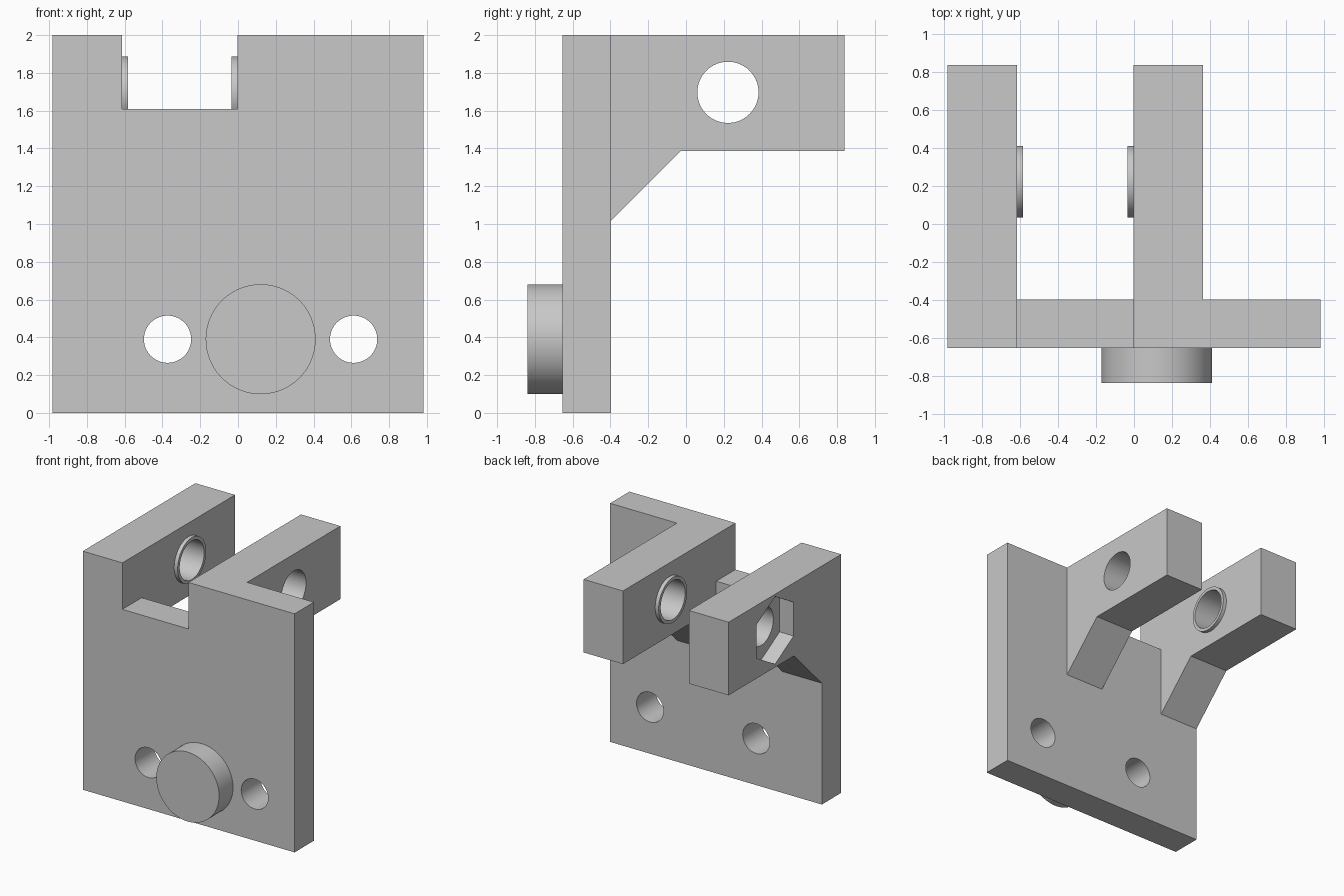
import bpy
import bmesh
import math
from mathutils import Matrix, Vector

default = bpy.data.objects.get("Cube")
if default:
    bpy.data.objects.remove(default, do_unlink=True)

# Single plain material
grey = bpy.data.materials.new("plain_grey")
grey.use_nodes = True
colour = (0.58, 0.58, 0.58, 1)
grey.diffuse_color = colour
grey.node_tree.nodes["Principled BSDF"].inputs["Base Color"].default_value = colour

# Main dimensions
HALF_WIDTH, HEIGHT = 0.982, 2.0
FRONT, BACK, ARM_END = -0.653, -0.397, 0.838
SLOT_R, SLOT_L, ARM_L = -0.615, -0.002, 0.362
BORE_Y, BORE_Z, BORE_RADIUS = 0.222, 1.697, 0.162
BOLT_Z = 0.39


def finish(name, bm):
    bmesh.ops.recalc_face_normals(bm, faces=bm.faces)
    mesh = bpy.data.meshes.new(name)
    bm.to_mesh(mesh)
    bm.free()
    mesh.materials.append(grey)
    obj = bpy.data.objects.new(name, mesh)
    bpy.context.collection.objects.link(obj)
    return obj


def prism(name, points, depth):
    """Extrude a closed outline along a vector."""
    bm = bmesh.new()
    face = bm.faces.new([bm.verts.new(p) for p in points])
    result = bmesh.ops.extrude_face_region(bm, geom=[face], use_keep_orig=True)
    moved = [g for g in result["geom"] if isinstance(g, bmesh.types.BMVert)]
    bmesh.ops.translate(bm, verts=moved, vec=depth)
    return finish(name, bm)


def rod(name, start, end, radius, sides=64):
    """Cylinder between two points."""
    start, end = Vector(start), Vector(end)
    axis = end - start
    bm = bmesh.new()
    turn = axis.to_track_quat("Z", "Y").to_matrix().to_4x4()
    bmesh.ops.create_cone(bm, cap_ends=True, segments=sides, radius1=radius,
                          radius2=radius, depth=axis.length,
                          matrix=Matrix.Translation((start + end) / 2) @ turn)
    return finish(name, bm)


def combine(target, tool, operation):
    """Apply a boolean and discard the tool."""
    tool.hide_render = True
    mod = target.modifiers.new(operation, "BOOLEAN")
    mod.operation, mod.object, mod.solver = operation, tool, "EXACT"
    bpy.context.view_layer.objects.active = target
    bpy.ops.object.modifier_apply(modifier=mod.name)
    bpy.data.objects.remove(tool, do_unlink=True)


def bore_cutter(x0, x1):
    return rod("bore_cutter", (x0, BORE_Y, BORE_Z), (x1, BORE_Y, BORE_Z), BORE_RADIUS)


# Mounting plate with a slot in its top edge
outline = [(-HALF_WIDTH, 0), (HALF_WIDTH, 0), (HALF_WIDTH, HEIGHT), (SLOT_L, HEIGHT),
           (SLOT_L, 1.61), (SLOT_R, 1.61), (SLOT_R, HEIGHT), (-HALF_WIDTH, HEIGHT)]
bracket = prism("bracket", [(x, FRONT, z) for x, z in outline], (0, BACK - FRONT, 0))

# Two arms with sloping gussets, rooted inside the plate
root = (FRONT + BACK) / 2
side = [(root, HEIGHT), (root, 1.017), (BACK, 1.017), (-0.027, 1.387),
        (ARM_END, 1.387), (ARM_END, HEIGHT)]
for x0, x1 in ((-HALF_WIDTH, SLOT_R), (SLOT_L, ARM_L)):
    arm = prism("arm", [(x0, y, z) for y, z in side], (x1 - x0, 0, 0))
    combine(bracket, arm, "UNION")

# Pivot bore through both arms
combine(bracket, bore_cutter(-1.2, 0.6), "DIFFERENCE")

# Hexagonal nut pocket in the outer face of the right arm, points up and down
hexagon = [(-1.1, BORE_Y + 0.283 * math.sin(math.radians(60 * i)),
            BORE_Z + 0.283 * math.cos(math.radians(60 * i))) for i in range(6)]
pocket_floor = -HALF_WIDTH + 0.13
combine(bracket, prism("nut_pocket", hexagon, (pocket_floor + 1.1, 0, 0)), "DIFFERENCE")

# Two bolt holes through the plate
for x in (-0.373, 0.612):
    combine(bracket, rod("bolt_hole", (x, -0.8, BOLT_Z), (x, -0.2, BOLT_Z), 0.125),
            "DIFFERENCE")

# Thin collars around the bore on the facing sides of the arms
collars = []
for name, x0, x1 in (("right_collar", SLOT_R, -0.583), ("left_collar", -0.034, SLOT_L)):
    collar = rod(name, (x0, BORE_Y, BORE_Z), (x1, BORE_Y, BORE_Z), 0.189)
    combine(collar, bore_cutter(x0 - 0.1, x1 + 0.1), "DIFFERENCE")
    collars.append(collar)

# Round boss on the front of the plate
boss = rod("front_boss", (0.12, -0.838, BOLT_Z), (0.12, FRONT, BOLT_Z), 0.291, 96)

# Smooth round walls, crisp edges
bpy.ops.object.select_all(action="DESELECT")
for obj in [bracket, boss] + collars:
    obj.select_set(True)
bpy.context.view_layer.objects.active = bracket
bpy.ops.object.shade_smooth_by_angle(angle=math.radians(30))
